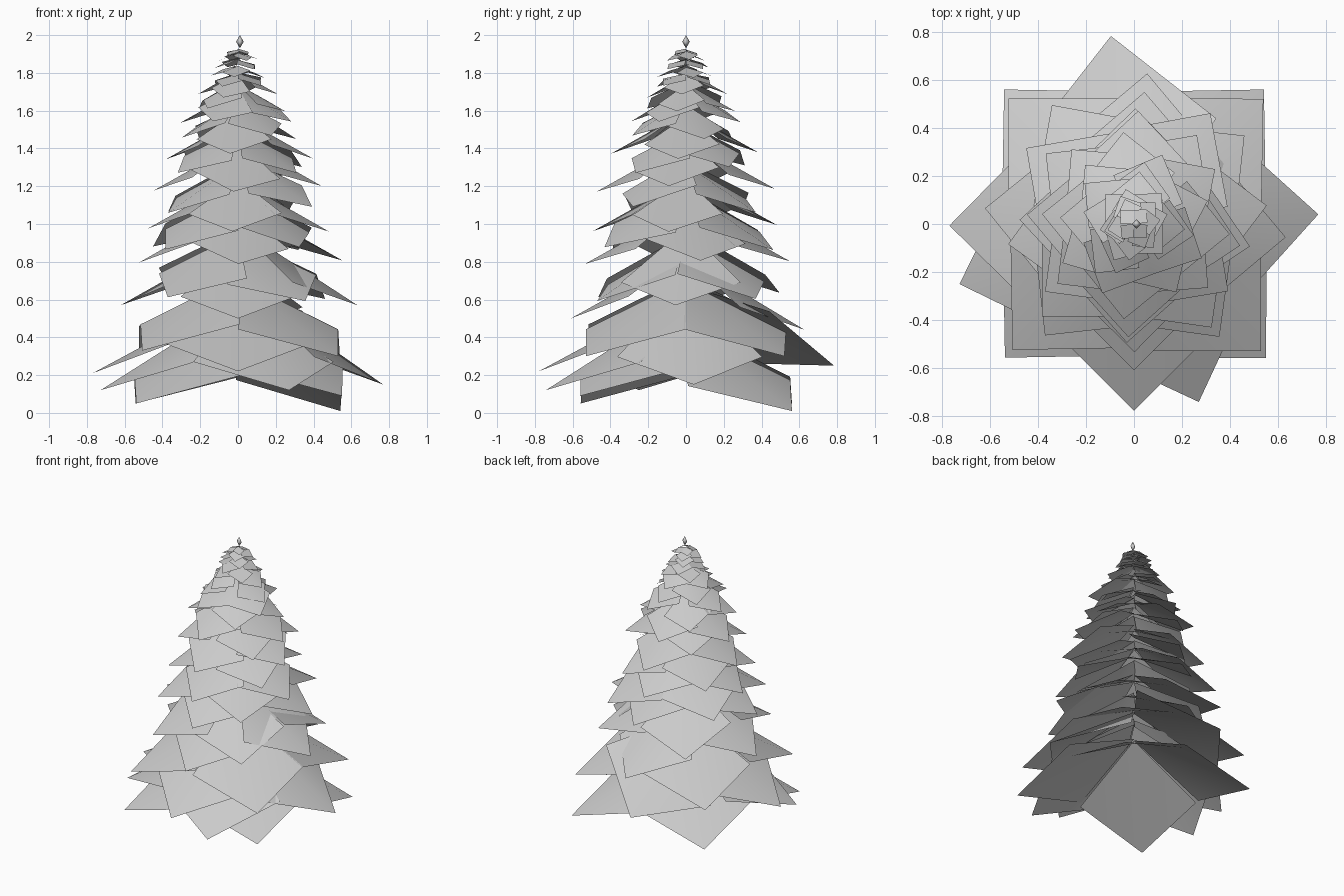
import bpy, bmesh, math, random
from mathutils import Vector, Matrix

if "Cube" in bpy.data.objects:
    bpy.data.objects.remove(bpy.data.objects["Cube"])

random.seed(4)


def finish(bm, name):
    for f in bm.faces:
        f.smooth = True
    mesh = bpy.data.meshes.new(name)
    bm.to_mesh(mesh)
    bm.free()
    obj = bpy.data.objects.new(name, mesh)
    bpy.context.collection.objects.link(obj)
    return obj


def add_leaf(bm, angle, radius, tip_z, slope=0.56, roll=0.0, side=0.19):
    """Square sheet folded softly along its ridge, from the axis out and down."""
    h = radius / 2
    turn = Matrix.Rotation(math.radians(angle), 3, 'Z')
    pts = [(0, 0, radius * slope), (h, -h, radius * side - roll * h),
           (radius, 0, 0), (h, h, radius * side + roll * h)]
    a, b, c, d = [bm.verts.new(turn @ Vector(p) + Vector((0, 0, tip_z)))
                  for p in pts]
    bm.faces.new((a, b, c))
    bm.faces.new((a, c, d))


# Wide skirt branches: angle, reach, tip height, slope, roll
skirt = [
    (46, 0.78, 0.01, 0.56, 0.04), (134, 0.78, 0.05, 0.54, 0.02),
    (226, 0.775, 0.05, 0.54, 0), (314.5, 0.785, 0.09, 0.5, 0),
    (3, 0.77, 0.15, 0.7, 0), (180.5, 0.77, 0.21, 0.54, 0),
    (270, 0.78, 0.22, 0.54, 0), (97, 0.79, 0.25, 0.54, -0.35),
    (290, 0.79, 0.12, 0.6, 0), (199, 0.77, 0.12, 0.6, 0),
    (44, 0.75, 0.30, 0.54, 0), (135, 0.74, 0.32, 0.54, 0),
    (226, 0.73, 0.33, 0.54, 0), (315, 0.75, 0.30, 0.54, 0),
    (355, 0.635, 0.57, 0.65, 0), (174, 0.625, 0.57, 0.56, 0),
    (270, 0.61, 0.50, 0.56, 0), (85, 0.63, 0.44, 0.6, 0),
]
bm = bmesh.new()
for angle, reach, z, slope, roll in skirt:
    add_leaf(bm, angle, reach, z, slope, roll)
finish(bm, "skirt_branches")

# Upper tiers of four branches: reach, tip height
tiers = [(0.61, 0.61), (0.55, 0.79), (0.55, 0.86), (0.49, 0.97),
         (0.47, 1.08), (0.46, 1.18), (0.42, 1.29), (0.39, 1.36),
         (0.33, 1.46), (0.31, 1.53), (0.26, 1.61), (0.22, 1.68),
         (0.17, 1.735), (0.15, 1.78), (0.13, 1.825), (0.11, 1.865),
         (0.08, 1.895)]
for i, (reach, z) in enumerate(tiers):
    bm = bmesh.new()
    spread = 12 if z < 1.4 else 18
    twist = 0 if z < 1.4 else random.uniform(-20, 20)
    for k in range(4):
        add_leaf(bm, 45 * ((i + 1) % 2) + 90 * k + twist
                 + random.uniform(-spread, spread),
                 reach * random.uniform(0.96, 1.03),
                 z + random.uniform(-0.05, 0.05) * reach,
                 0.56 if z < 1.7 else 0.38, random.uniform(-0.1, 0.1))
    finish(bm, f"branch_tier_{i + 1:02d}")

# Pointed bud at the crown
bm = bmesh.new()
bmesh.ops.create_uvsphere(bm, u_segments=4, v_segments=2, radius=1)
for v in bm.verts:
    v.co = Vector((v.co.x * 0.02 + 0.01, v.co.y * 0.02, 1.965 + v.co.z * 0.035))
finish(bm, "crown_bud")
